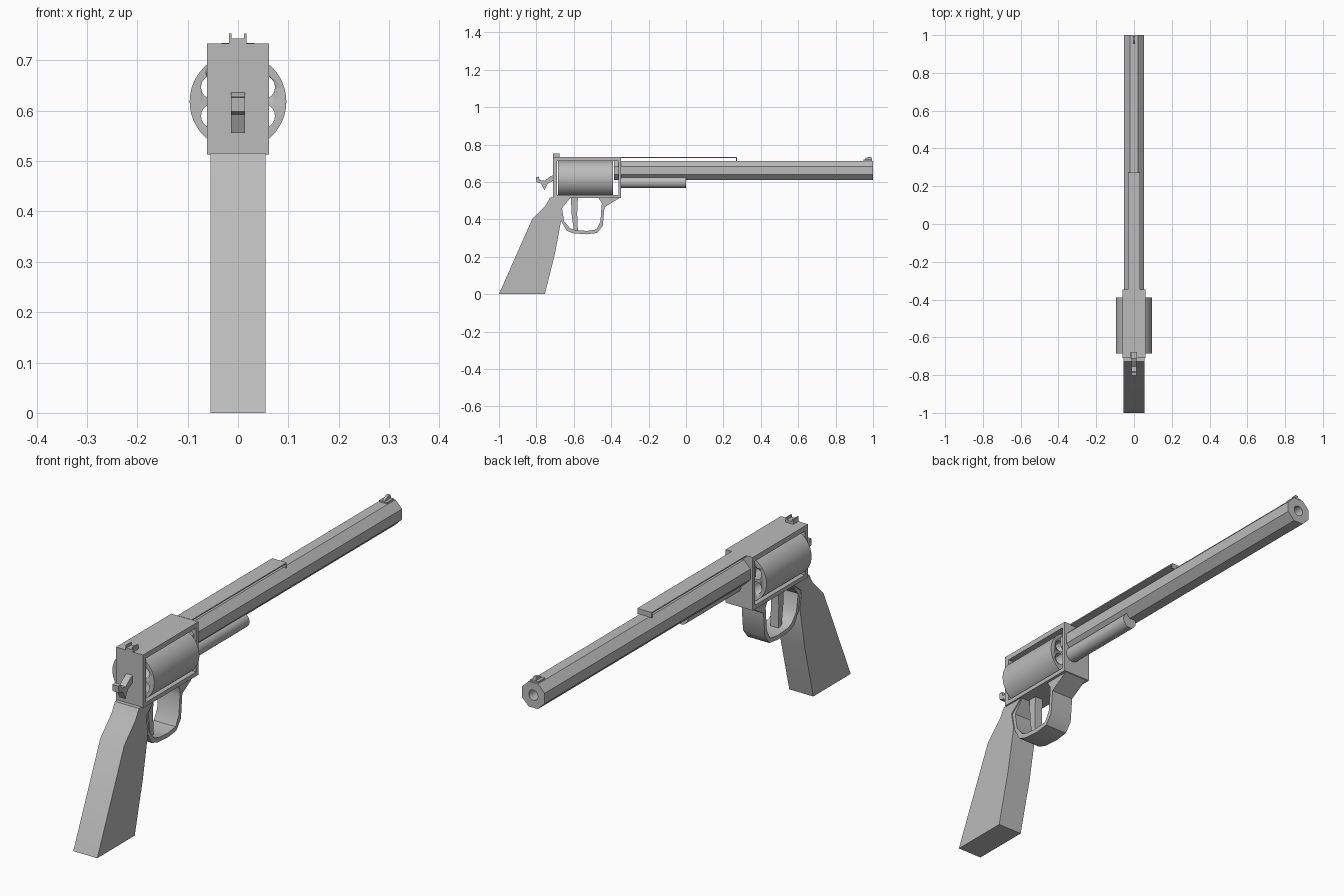
import bpy, bmesh, math
from mathutils import Matrix, Vector

cube = bpy.data.objects.get("Cube")
if cube:
    bpy.data.objects.remove(cube, do_unlink=True)

steel = bpy.data.materials.new("gun grey")
steel.use_nodes = True
GREY = (0.5, 0.5, 0.5, 1)
steel.diffuse_color = GREY
steel.node_tree.nodes["Principled BSDF"].inputs["Base Color"].default_value = GREY


def finish(name, bm, smooth=False):
    bmesh.ops.recalc_face_normals(bm, faces=bm.faces)
    mesh = bpy.data.meshes.new(name)
    bm.to_mesh(mesh)
    bm.free()
    mesh.materials.append(steel)
    ob = bpy.data.objects.new(name, mesh)
    bpy.context.collection.objects.link(ob)
    if smooth:
        bpy.ops.object.select_all(action='DESELECT')
        ob.select_set(True)
        bpy.context.view_layer.objects.active = ob
        bpy.ops.object.shade_smooth_by_angle(angle=math.radians(35))
    return ob


def add_box(bm, x, y, z):
    """Box from (min, max) pairs."""
    size = [b - a for a, b in (x, y, z)]
    mid = [(a + b) / 2 for a, b in (x, y, z)]
    bmesh.ops.create_cube(bm, size=1, matrix=Matrix.Translation(mid) @ Matrix.Diagonal((*size, 1)))


def boxes(name, *parts):
    bm = bmesh.new()
    for part in parts:
        add_box(bm, *part)
    return finish(name, bm)


def profile(name, points, half, smooth=False):
    """Side outline in (y, z), extruded across x."""
    bm = bmesh.new()
    face = bm.faces.new([bm.verts.new((-half, y, z)) for y, z in points])
    new = bmesh.ops.extrude_face_region(bm, geom=[face])["geom"]
    verts = [v for v in new if isinstance(v, bmesh.types.BMVert)]
    bmesh.ops.translate(bm, verts=verts, vec=(2 * half, 0, 0))
    return finish(name, bm, smooth)


def rod(name, x, z, y0, y1, radius, sides=32, turn=0, smooth=True):
    """Round or faceted bar along y."""
    bm = bmesh.new()
    spin = Matrix.Rotation(math.radians(90), 4, 'X') @ Matrix.Rotation(turn, 4, 'Z')
    bmesh.ops.create_cone(bm, cap_ends=True, segments=sides, radius1=radius, radius2=radius,
                          depth=y1 - y0, matrix=Matrix.Translation((x, (y0 + y1) / 2, z)) @ spin)
    return finish(name, bm, smooth)


def drill(ob, cutters):
    """Cut each cutter out of the object and discard it."""
    bpy.context.view_layer.objects.active = ob
    for cutter in cutters:
        mod = ob.modifiers.new("hole", 'BOOLEAN')
        mod.operation, mod.solver, mod.object = 'DIFFERENCE', 'EXACT', cutter
        bpy.ops.object.modifier_apply(modifier=mod.name)
        bpy.data.objects.remove(cutter, do_unlink=True)


# Frame: open window between two straps, a rear plate and a front plate
W = (-0.062, 0.062)
boxes("frame",
      (W, (-0.71, -0.348), (0.712, 0.733)),
      (W, (-0.71, -0.348), (0.513, 0.53)),
      (W, (-0.71, -0.69), (0.53, 0.712)),
      (W, (-0.362, -0.348), (0.53, 0.712)))

# Six-chamber cylinder
AXIS = 0.618
drum = rod("cylinder", 0, AXIS, -0.685, -0.39, 0.096, 48)
holes = []
for i in range(6):
    a = math.radians(30 + 60 * i)
    holes.append(rod("chamber", 0.057 * math.cos(a), AXIS + 0.057 * math.sin(a), -0.75, -0.3, 0.024, 24))
drill(drum, holes)

# Octagonal barrel with bore
apothem = 0.052
barrel = rod("barrel", 0, 0.661, -0.385, 1, apothem / math.cos(math.pi / 8), 8, math.pi / 8, False)
drill(barrel, [rod("bore", 0, 0.661, -0.45, 1.1, 0.021, 24)])

# Ejector tube beside the barrel
rod("ejector_tube", 0.022, 0.598, -0.355, 0, 0.031, 32)

# Raised top rib, open along its sides
boxes("top_rib", ((-0.033, 0.033), (-0.35, 0.272), (0.729, 0.734)),
      ((-0.033, 0.033), (0.268, 0.272), (0.712, 0.73)))

# Sights
boxes("rear_sight", ((-0.018, 0.017), (-0.712, -0.677), (0.731, 0.743)),
      ((-0.018, -0.013), (-0.712, -0.677), (0.742, 0.753)),
      ((0.012, 0.017), (-0.712, -0.677), (0.742, 0.753)))
boxes("front_sight_base", ((-0.018, 0.018), (0.95, 0.995), (0.711, 0.719)))
profile("front_sight", [(0.952, 0.715), (0.96, 0.726), (0.975, 0.734), (0.99, 0.734), (0.995, 0.715)], 0.006)

# Grip
profile("grip", [(-1, 0), (-0.755, 0), (-0.7, 0.22), (-0.667, 0.397), (-0.68, 0.466), (-0.62, 0.516),
                 (-0.727, 0.516), (-0.75, 0.475), (-0.823, 0.4)], 0.055, True)

# Trigger guard: outer path followed by the inner path back
profile("trigger_guard", [(-0.655, 0.516), (-0.683, 0.466), (-0.667, 0.39), (-0.637, 0.338), (-0.6, 0.325),
                          (-0.53, 0.32), (-0.475, 0.327), (-0.445, 0.365), (-0.436, 0.465), (-0.352, 0.516),
                          (-0.468, 0.516), (-0.45, 0.485), (-0.452, 0.46), (-0.458, 0.385), (-0.48, 0.345),
                          (-0.53, 0.338), (-0.59, 0.342), (-0.62, 0.352), (-0.652, 0.39), (-0.663, 0.46),
                          (-0.618, 0.516)], 0.05, True)

# Trigger
profile("trigger", [(-0.615, 0.516), (-0.612, 0.43), (-0.6, 0.34), (-0.578, 0.338), (-0.582, 0.43),
                    (-0.578, 0.516)], 0.018, True)

# Hammer with thumb spur
profile("hammer", [(-0.7, 0.64), (-0.725, 0.63), (-0.755, 0.606), (-0.782, 0.61), (-0.787, 0.628),
                   (-0.802, 0.626), (-0.8, 0.598), (-0.775, 0.592), (-0.757, 0.556), (-0.74, 0.59),
                   (-0.7, 0.612)], 0.014)
